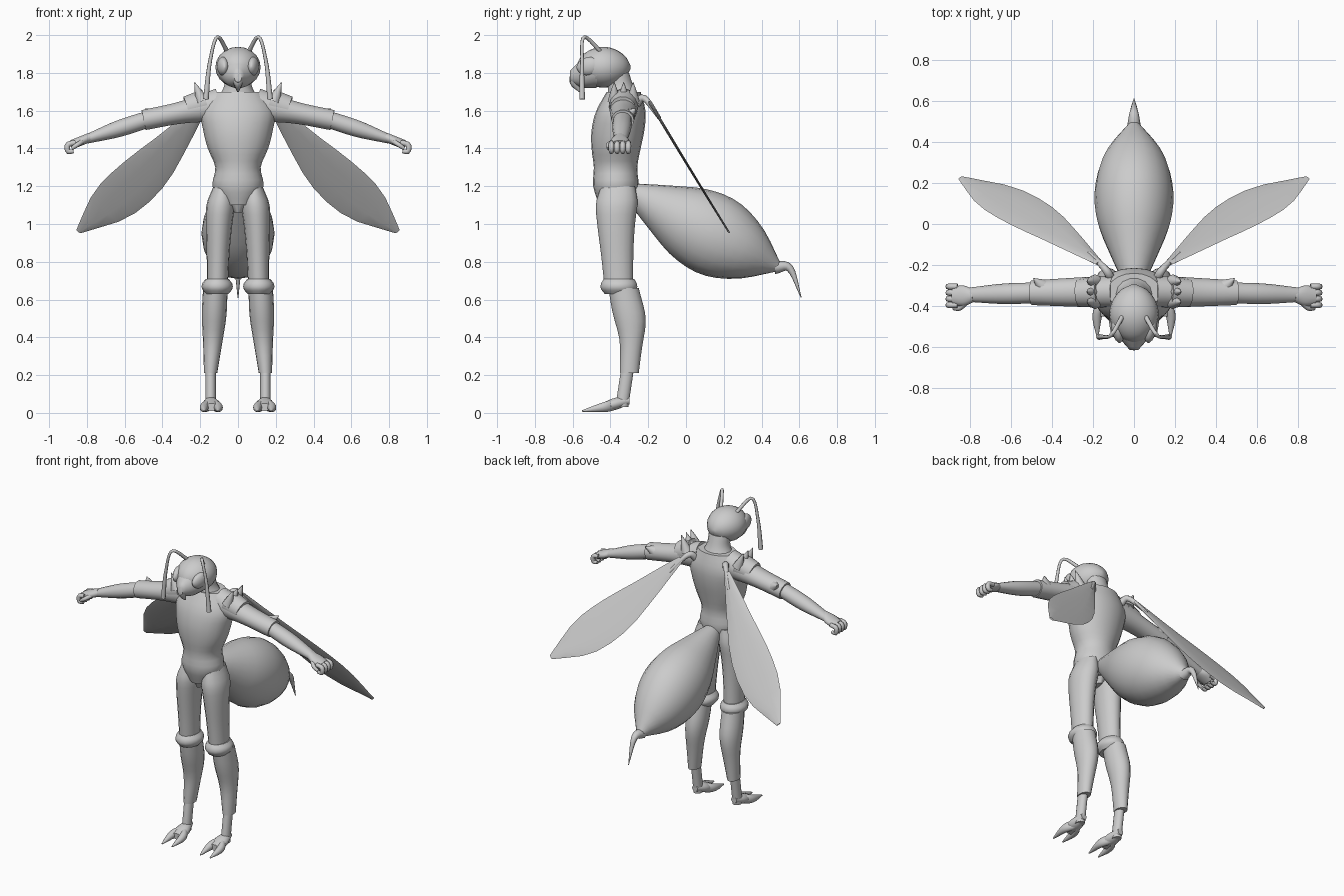
import bpy, bmesh, math
from mathutils import Vector

default_cube = bpy.data.objects.get("Cube")
if default_cube:
    bpy.data.objects.remove(default_cube, do_unlink=True)

COLOUR = (0.6, 0.6, 0.6, 1)
grey = bpy.data.materials.new("plain_grey")
grey.use_nodes = True
grey.diffuse_color = COLOUR
grey.node_tree.nodes["Principled BSDF"].inputs["Base Color"].default_value = COLOUR

SIDEWAYS, FORWARD, UPWARD = Vector((1, 0, 0)), Vector((0, 1, 0)), Vector((0, 0, 1))


def dome(radius):
    """Rounded bulge that closes at both ends."""
    return lambda t: radius * math.sqrt(max(math.sin(math.pi * t), .01))


def sample(values, t):
    """Smooth curve through evenly spaced values, or a rule evaluated directly."""
    if callable(values):
        return values(t)
    last = len(values) - 1
    if last == 0:
        return values[0]
    i = min(int(t * last), last - 1)
    f = t * last - i
    before, start = values[max(i - 1, 0)], values[i]
    end, after = values[i + 1], values[min(i + 2, last)]
    slope_in = (end - before) / (2 if i else 1)
    slope_out = (after - start) / (2 if i + 1 < last else 1)
    bend = f * (1 - f)
    ease = f * f * (3 - 2 * f)
    return start + (end - start) * ease + bend * ((1 - f) * slope_in - f * slope_out)


def skin(name, path, width, depth=None, across=SIDEWAYS, axis=None,
         steps=10, sides=14, mirrored=False):
    """Skin oval rings along a path: width lies along 'across', depth at right angles."""
    depth = depth or width
    points = [Vector(p) for p in path]
    bm = bmesh.new()
    rings = []
    for n in range(steps + 1):
        t = n / steps
        centre = sample(points, t)
        heading = axis or sample(points, min(t + .05, 1)) - sample(points, max(t - .05, 0))
        heading = heading.normalized()
        a = (across - heading * heading.dot(across)).normalized()
        b = heading.cross(a)
        turns = [math.tau * k / sides for k in range(sides)]
        rings.append([bm.verts.new(centre + a * math.cos(w) * sample(width, t)
                                   + b * math.sin(w) * sample(depth, t)) for w in turns])
    for low, high in zip(rings, rings[1:]):
        for k in range(sides):
            bm.faces.new((low[k - 1], low[k], high[k], high[k - 1]))
    bm.faces.new(rings[0])
    bm.faces.new(rings[-1])
    bmesh.ops.recalc_face_normals(bm, faces=bm.faces)
    mesh = bpy.data.meshes.new(name)
    bm.to_mesh(mesh)
    bm.free()
    mesh.materials.append(grey)
    part = bpy.data.objects.new(name, mesh)
    bpy.context.collection.objects.link(part)
    bpy.ops.object.select_all(action="DESELECT")
    part.select_set(True)
    bpy.context.view_layer.objects.active = part
    bpy.ops.object.shade_smooth_by_angle(angle=math.radians(50))
    if mirrored:
        mirror = part.modifiers.new("left_and_right", "MIRROR")
        mirror.use_mirror_merge = False


def pair(name, path, width, depth=None, **options):
    """A part repeated on the left and right."""
    skin(name, path, width, depth, mirrored=True, **options)


# Torso and neck
skin("torso", [(0, -.37, 1.1), (0, -.37, 1.4), (0, -.33, 1.7)],
     [.08, .135, .12, .16, .185, .195, .13], [.09, .12, .115, .13, .14, .13, .09],
     axis=UPWARD, steps=18, sides=20)
skin("crotch", [(0, -.37, 1.06), (0, -.37, 1.2)], [.02, .13], [.06, .12], axis=UPWARD)
skin("neck", [(0, -.33, 1.65), (0, -.36, 1.8)], [.12, .075, .07], [.09, .07, .06], axis=UPWARD)

# Head tapering into a pointed face
skin("skull", [(0, -.295, 1.83), (0, -.58, 1.83)], dome(.12), dome(.108),
     axis=FORWARD, steps=14, sides=20)
skin("face", [(0, -.47, 1.82), (0, -.615, 1.78)], [.11, .08, .02], [.1, .08, .03],
     axis=FORWARD, sides=18)
skin("beak", [(0, -.58, 1.8), (0, -.59, 1.75), (0, -.56, 1.7)], [.03, .025, .005], sides=8)
pair("eyes", [(.07, -.58, 1.83), (.09, -.45, 1.84)], dome(.03), dome(.05), axis=FORWARD)
pair("antennae", [(.05, -.44, 1.9), (.11, -.54, 1.99), (.15, -.55, 1.85), (.17, -.55, 1.66)],
     [.012, .009, .015], across=FORWARD, steps=16, sides=8)

# Abdomen and hooked stinger
skin("abdomen", [(0, -.29, 1.17), (0, .1, .965), (0, .5, .765)],
     [.05, .12, .18, .19, .14, .015], [.05, .13, .2, .215, .15, .015], steps=16, sides=20)
skin("stinger", [(0, .47, .77), (0, .55, .765), (0, .61, .61)], [.035, .02, .002], sides=8)

# Arms with a spike at the elbow
pair("upper_arms", [(.1, -.33, 1.63), (.5, -.335, 1.55)], [.08, .07, .06], [.09, .06, .055],
     across=FORWARD)
pair("forearms", [(.46, -.335, 1.56), (.8, -.345, 1.45)], [.05, .05, .035], [.045, .045, .025],
     across=FORWARD)
pair("palms", [(.78, -.35, 1.46), (.88, -.35, 1.42)], [.03, .05, .045], [.025], across=FORWARD)
pair("elbow_spikes", [(.45, -.3, 1.58), (.49, -.265, 1.61)], [.035, .002], sides=8)

# Curled fingers and thumbs
for finger, label in enumerate(("index", "middle", "ring", "little")):
    y = -.395 + .03 * finger
    pair(label + "_fingers", [(.86, y, 1.43), (.9, y, 1.42), (.9, y, 1.385), (.87, y, 1.385)],
         [.014, .015, .01], across=FORWARD, sides=8)
pair("thumbs", [(.82, -.38, 1.44), (.85, -.41, 1.42), (.88, -.41, 1.4)], [.015, .01],
     across=UPWARD, sides=8)

# Jagged shoulder guards
pair("shoulder_guards", [(.17, -.33, 1.64), (.27, -.335, 1.61)], [.078, .068], across=FORWARD)
for label, y in (("front", -.38), ("middle", -.33), ("rear", -.28)):
    pair(label + "_shoulder_spikes", [(.19, y, 1.65), (.23, y, 1.75)], [.035, .02, .002], sides=8)

# Legs with padded knees
pair("thighs", [(.08, -.36, 1.2), (.1, -.37, 1), (.11, -.355, .65)],
     [.05, .075, .07, .06, .055], [.09, .11, .1, .085, .075], axis=UPWARD, sides=16)
pair("knee_cuffs", [(.11, -.355, .63), (.11, -.355, .71)],
     [.06, .08, .08, .06], [.075, .095, .095, .08], axis=UPWARD, sides=16)
pair("shins", [(.12, -.33, .66), (.13, -.29, .44), (.145, -.3, .21)],
     [.065, .065, .05, .035], [.08, .085, .06, .05], axis=UPWARD, sides=16)
pair("ankles", [(.145, -.31, .23), (.145, -.34, .03)], [.028], [.035], axis=UPWARD)

# Feet with two splayed toes
pair("feet", [(.145, -.3, .065), (.14, -.45, .03)], [.02, .045, .04], [.02, .033, .02],
     axis=FORWARD)
for label, x in (("inner", .105), ("outer", .178)):
    pair(label + "_toes", [(.14, -.36, .045), (x, -.44, .03), (x, -.55, .01)],
         [.02, .026, .02, .004], [.025, .03, .02, .004], axis=FORWARD)

# Long leaf-shaped wings on curved roots
pair("wing_roots", [(.11, -.27, 1.63), (.14, -.22, 1.665), (.22, -.14, 1.56)],
     [.025, .018, .01], sides=8)
pair("wings", [(.17, -.19, 1.64), (.5, .04, 1.26), (.845, .225, .96)],
     [.02, .08, .13, .12, .015], [.008, .005], across=Vector((.7, -.43, .7)), sides=10)
